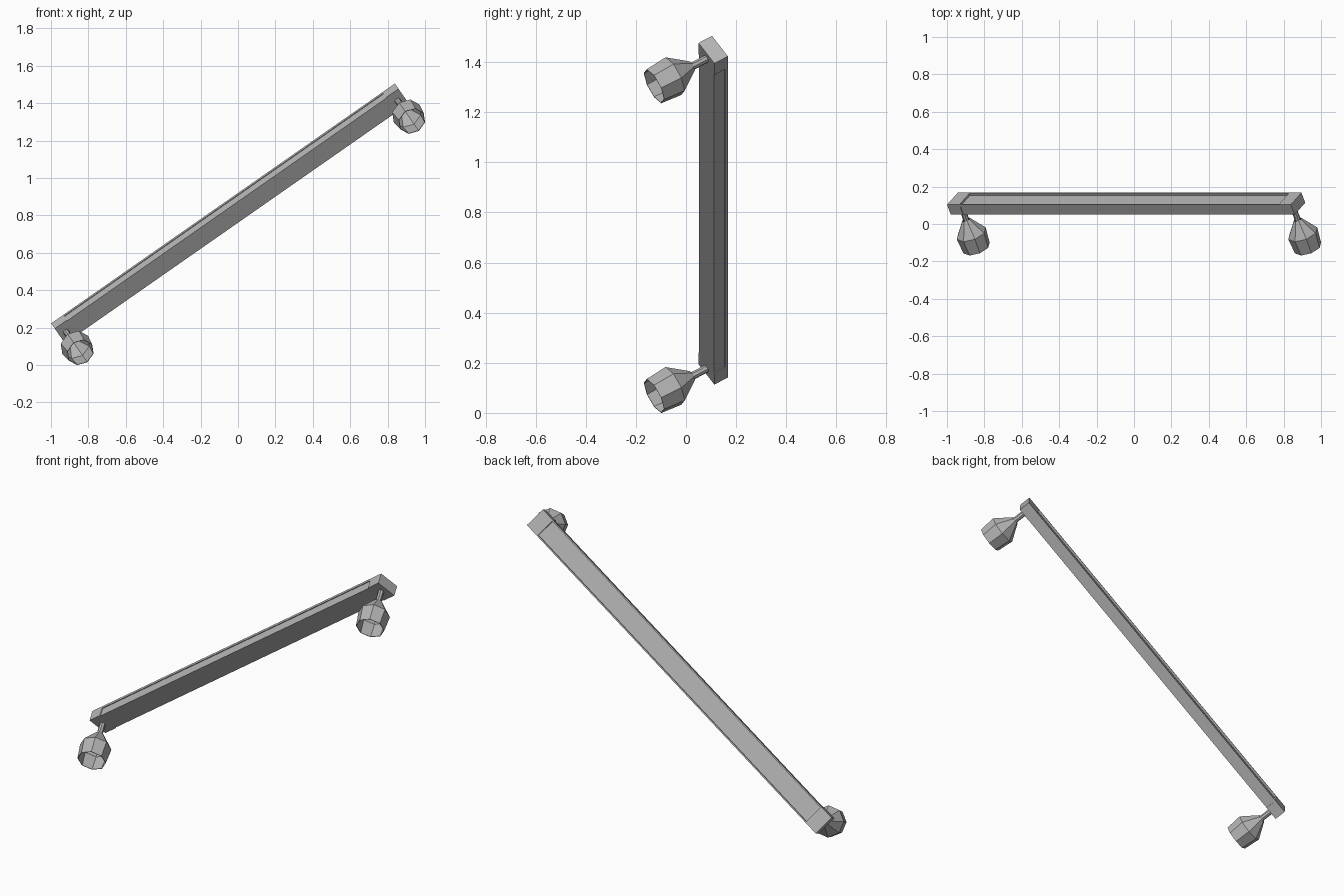
import bpy, bmesh
from math import radians, cos, sin, pi
from mathutils import Matrix, Vector

cube = bpy.data.objects.get("Cube")
if cube:
    bpy.data.objects.remove(cube, do_unlink=True)

# Single flat colour
grey = bpy.data.materials.new("light_grey")
grey.use_nodes = True
colour = (0.45, 0.45, 0.45, 1)
grey.diffuse_color = colour
grey.node_tree.nodes["Principled BSDF"].inputs["Base Color"].default_value = colour

# Rail frame: local x runs along the rail, -y is the lamp side, z is its width
LENGTH, DEPTH, WIDTH, CAP = 2.241, 0.064, 0.118, 0.08
frame = (Matrix.Translation((-0.042, 0.1085, 0.809))
         @ Matrix.Rotation(radians(-34.9), 4, 'Y')
         @ Matrix.Rotation(radians(32.5), 4, 'X'))


def loft(name, rings, cap_ends=True):
    """Skin a list of equal-length point rings and place it in the rail frame."""
    bm = bmesh.new()
    loops = [[bm.verts.new(p) for p in ring] for ring in rings]
    for a, b in zip(loops, loops[1:]):
        for i in range(len(a)):
            j = (i + 1) % len(a)
            bm.faces.new((a[i], a[j], b[j], b[i]))
    if cap_ends:
        bm.faces.new(loops[0])
        bm.faces.new(loops[-1])
    bmesh.ops.recalc_face_normals(bm, faces=bm.faces)
    mesh = bpy.data.meshes.new(name)
    bm.to_mesh(mesh)
    bm.free()
    mesh.materials.append(grey)
    obj = bpy.data.objects.new(name, mesh)
    obj.matrix_world = frame
    bpy.context.collection.objects.link(obj)
    return obj


def prism(name, profile, x0, x1):
    return loft(name, [[(x, y, z) for y, z in profile] for x in (x0, x1)])


def octagon(x, distance, radius):
    return [(x + radius * cos(k * pi / 4), -distance, radius * sin(k * pi / 4))
            for k in range(8)]


d, h = DEPTH / 2, WIDTH / 2

# Rail: slim front body, back lip and a shallow channel along the back
half = [(-d, h - 0.004), (d - 0.014, h - 0.004), (d - 0.014, h),
        (d, h), (d, h - 0.007), (d - 0.012, h - 0.007)]
profile = half + [(y, -z) for y, z in reversed(half)]
inner = LENGTH / 2 - CAP
prism("rail", profile, -inner, inner)

# End blocks, each with a stem and an open faceted lamp shade
block = [(-d, -h), (-d, h), (d, h), (d, -h)]
for side, sign in (("left", 1), ("right", -1)):
    x = sign * (inner + CAP / 2)
    prism(side + "_end_block", block, x - CAP / 2, x + CAP / 2)
    loft(side + "_stem", [octagon(x, 0.028, 0.016), octagon(x, 0.105, 0.016)])
    shade = loft(side + "_lamp_shade",
                 [octagon(x, 0.1, 0.022), octagon(x, 0.188, 0.084),
                  octagon(x, 0.28, 0.076)], cap_ends=False)
    wall = shade.modifiers.new("thin_wall", 'SOLIDIFY')
    wall.thickness = 0.003
    wall.offset = -1
